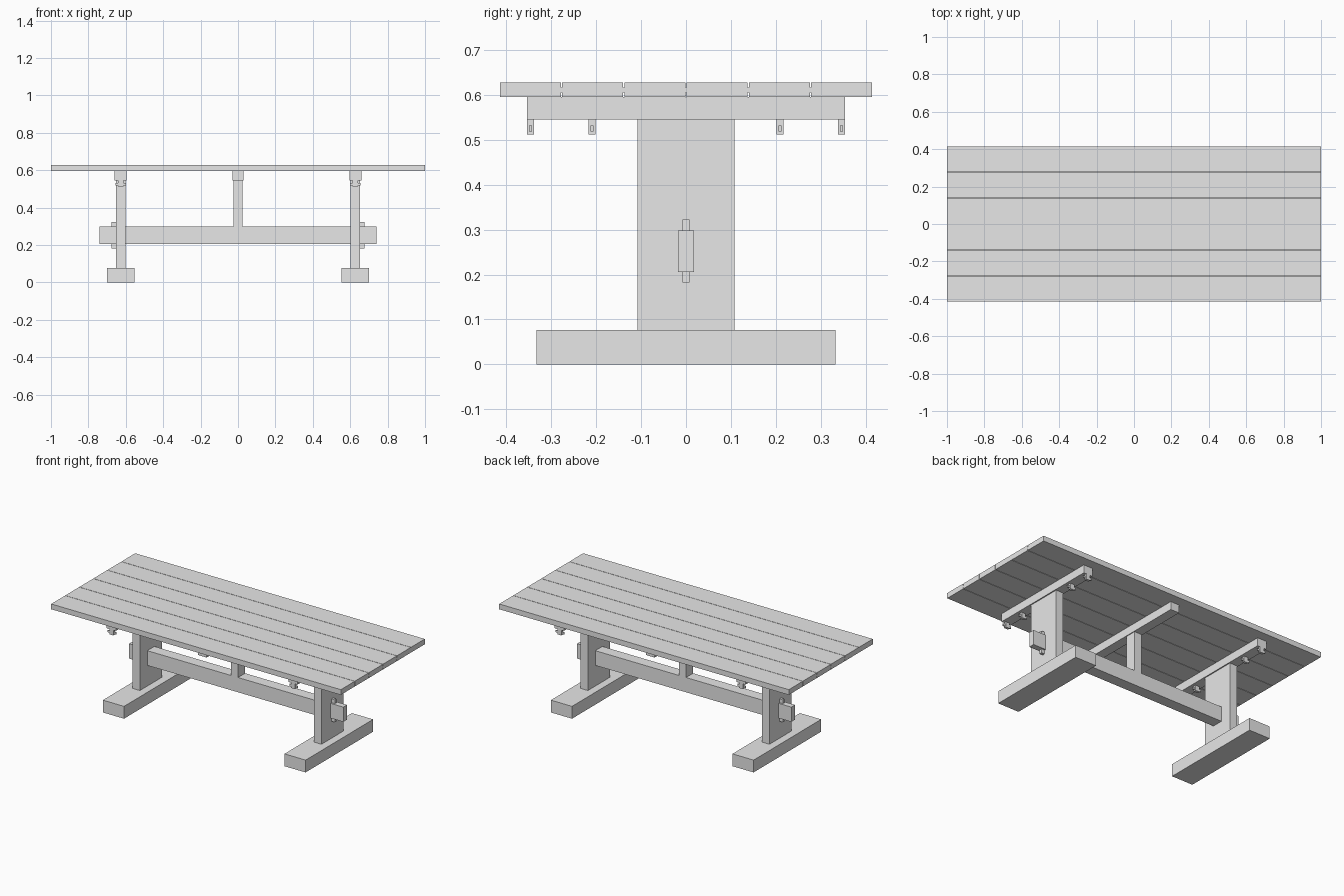
import bpy
import bmesh
from mathutils import Vector

cube = bpy.data.objects.get("Cube")
if cube:
    bpy.data.objects.remove(cube, do_unlink=True)

grey = bpy.data.materials.new("plain grey")
grey.use_nodes = True
grey.diffuse_color = (0.8, 0.8, 0.8, 1)
grey.node_tree.nodes["Principled BSDF"].inputs["Base Color"].default_value = grey.diffuse_color


def box(name, x, y, z):
    """Box spanning the given (low, high) range on each axis."""
    bm = bmesh.new()
    bmesh.ops.create_cube(bm, size=1)
    size = Vector((x[1] - x[0], y[1] - y[0], z[1] - z[0]))
    centre = Vector((sum(x), sum(y), sum(z))) / 2
    bmesh.ops.scale(bm, vec=size, verts=bm.verts)
    bmesh.ops.translate(bm, vec=centre, verts=bm.verts)
    mesh = bpy.data.meshes.new(name)
    bm.to_mesh(mesh)
    bm.free()
    mesh.materials.append(grey)
    obj = bpy.data.objects.new(name, mesh)
    bpy.context.collection.objects.link(obj)
    return obj


def around(c, half):
    return (c - half, c + half)


# Heights shared by touching parts
FOOT_TOP, RAIL_BOTTOM, TOP_BOTTOM, TOP = 0.077, 0.545, 0.595, 0.628
BEAM = (0.206, 0.298)
PLANK = 0.1385

# Tabletop planks with narrow seams, joined by thin tongues
for i in range(6):
    box(f"plank_{i + 1}", (-1, 1), around((i - 2.5) * PLANK, PLANK / 2 - 0.0013), (TOP_BOTTOM, TOP))
for i in range(5):
    box(f"tongue_{i + 1}", (-0.999, 0.999), around((i - 2) * PLANK, 0.005), around(0.611, 0.006))

# Trestle at each end
for side, s in (("right", -1), ("left", 1)):
    cx = 0.627 * s
    box(f"{side}_foot", around(cx, 0.073), around(0, 0.333), (0, FOOT_TOP))
    box(f"{side}_post", around(cx, 0.025), around(0, 0.108), (FOOT_TOP, RAIL_BOTTOM))
    box(f"{side}_rail", around(cx, 0.032), around(0, 0.354), (RAIL_BOTTOM, TOP_BOTTOM))

    # Beam tenon passing through the post, locked by a wedge
    box(f"{side}_tenon", around(0.67 * s, 0.07), around(0, 0.018), BEAM)
    box(f"{side}_wedge", around(0.663 * s, 0.012), around(0, 0.008), (0.182, 0.322))

    # Small brackets with a cross bar under the rail
    for n, y in enumerate((-0.346, -0.209, 0.209, 0.346)):
        box(f"{side}_bracket_{n + 1}", around(cx, 0.014), around(y, 0.008), (0.512, RAIL_BOTTOM))
        box(f"{side}_bracket_bar_{n + 1}", around(cx, 0.028), around(y, 0.0035), (0.519, 0.532))

# Long beam and the central support
box("stretcher_beam", (-0.603, 0.603), around(0, 0.035), BEAM)
box("middle_post", around(0, 0.025), around(0, 0.035), (BEAM[1], RAIL_BOTTOM))
box("middle_rail", around(0, 0.03), around(0, 0.352), (RAIL_BOTTOM, TOP_BOTTOM))
